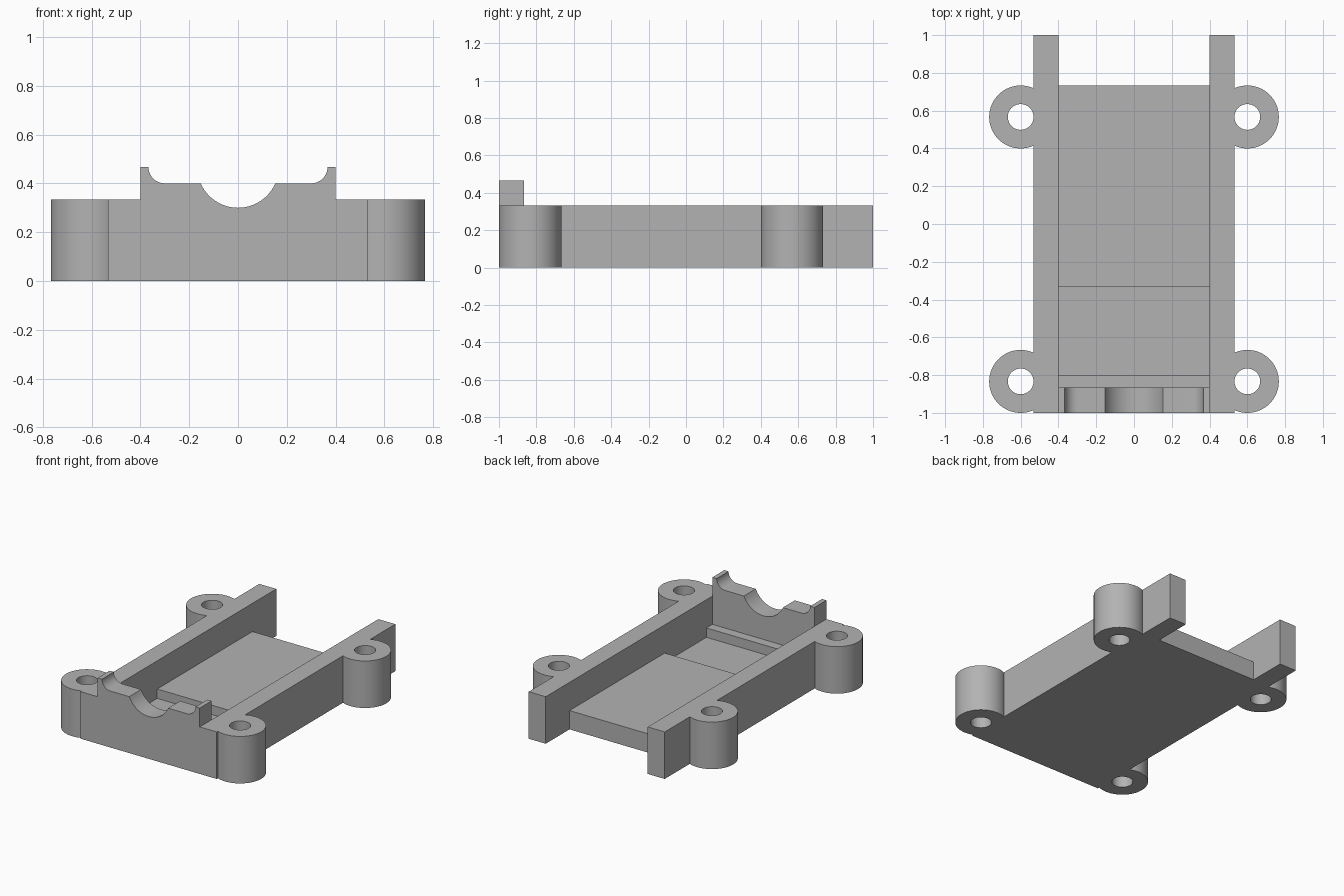
import bpy, bmesh, math
from mathutils import Vector

if "Cube" in bpy.data.objects:
    bpy.data.objects.remove(bpy.data.objects["Cube"])

RAIL_IN, RAIL_OUT, RAIL_H = 0.4, 0.5333, 0.3333

grey = bpy.data.materials.new("plain grey")
grey.diffuse_color = (0.45, 0.45, 0.45, 1)
grey.use_nodes = True
grey.node_tree.nodes["Principled BSDF"].inputs["Base Color"].default_value = grey.diffuse_color


def prism(name, points, direction):
    """Extrude a closed 3D outline along a direction."""
    bm = bmesh.new()
    face = bm.faces.new([bm.verts.new(p) for p in points])
    ext = bmesh.ops.extrude_face_region(bm, geom=[face])
    moved = [v for v in ext["geom"] if isinstance(v, bmesh.types.BMVert)]
    bmesh.ops.translate(bm, verts=moved, vec=Vector(direction))
    bmesh.ops.recalc_face_normals(bm, faces=bm.faces)
    mesh = bpy.data.meshes.new(name)
    bm.to_mesh(mesh)
    bm.free()
    obj = bpy.data.objects.new(name, mesh)
    bpy.context.collection.objects.link(obj)
    mesh.materials.append(grey)
    return obj


def arc(cx, cz, r, a0, a1, n):
    return [(cx + r * math.cos(math.radians(a0 + (a1 - a0) * i / n)),
             cz + r * math.sin(math.radians(a0 + (a1 - a0) * i / n))) for i in range(n + 1)]


def cylinder(name, x, y, r, z0, z1):
    ring = arc(x, y, r, 0, 360, 64)[:-1]
    return prism(name, [(px, py, z0) for px, py in ring], (0, 0, z1 - z0))


def combine(target, tool, operation):
    mod = target.modifiers.new(operation, 'BOOLEAN')
    mod.operation, mod.solver, mod.object = operation, 'EXACT', tool
    bpy.context.view_layer.objects.active = target
    bpy.ops.object.modifier_apply(modifier=mod.name)
    bpy.data.objects.remove(tool)


# Stepped floor with a low pocket behind the front ledge
floor = [(-1, 0), (0.7333, 0), (0.7333, 0.1333), (-0.3333, 0.1333), (-0.3333, 0.0667),
         (-0.8, 0.0667), (-0.8, 0.1333), (-1, 0.1333)]
tray = prism("mounting_tray", [(-RAIL_IN, y, z) for y, z in floor], (2 * RAIL_IN, 0, 0))

# Front wall: central saddle, flat shoulders and rounded end tabs
half = arc(0, 0.4667, 0.1667, 270, 336.4, 14) + arc(0.3, 0.4667, 0.0667, 270, 360, 10)
half += [(RAIL_IN, 0.4667), (RAIL_IN, 0)]
outline = half + [(-x, z) for x, z in reversed(half[1:])]
combine(tray, prism("front_wall", [(x, -1, z) for x, z in outline], (0, 0.1333, 0)), 'UNION')

# Side rails, longer than the floor at the back
for s in (-1, 1):
    rail = [(s * RAIL_IN, -1, 0), (s * RAIL_OUT, -1, 0), (s * RAIL_OUT, 1, 0), (s * RAIL_IN, 1, 0)]
    combine(tray, prism("side_rail", rail, (0, 0, RAIL_H)), 'UNION')

# Four round screw bosses with through holes
spots = [(s * 0.6, y) for s in (-1, 1) for y in (-0.8333, 0.5667)]
for x, y in spots:
    combine(tray, cylinder("screw_boss", x, y, 0.1667, 0, RAIL_H), 'UNION')
for x, y in spots:
    combine(tray, cylinder("screw_hole", x, y, 0.068, -0.1, 0.6), 'DIFFERENCE')

# Merge flat areas and smooth the round walls
bm = bmesh.new()
bm.from_mesh(tray.data)
bmesh.ops.remove_doubles(bm, verts=bm.verts, dist=0.0002)
bmesh.ops.dissolve_limit(bm, angle_limit=math.radians(0.5), verts=bm.verts, edges=bm.edges)
bm.to_mesh(tray.data)
bm.free()
bpy.ops.object.select_all(action='DESELECT')
tray.select_set(True)
bpy.context.view_layer.objects.active = tray
bpy.ops.object.shade_smooth_by_angle(angle=math.radians(30))
